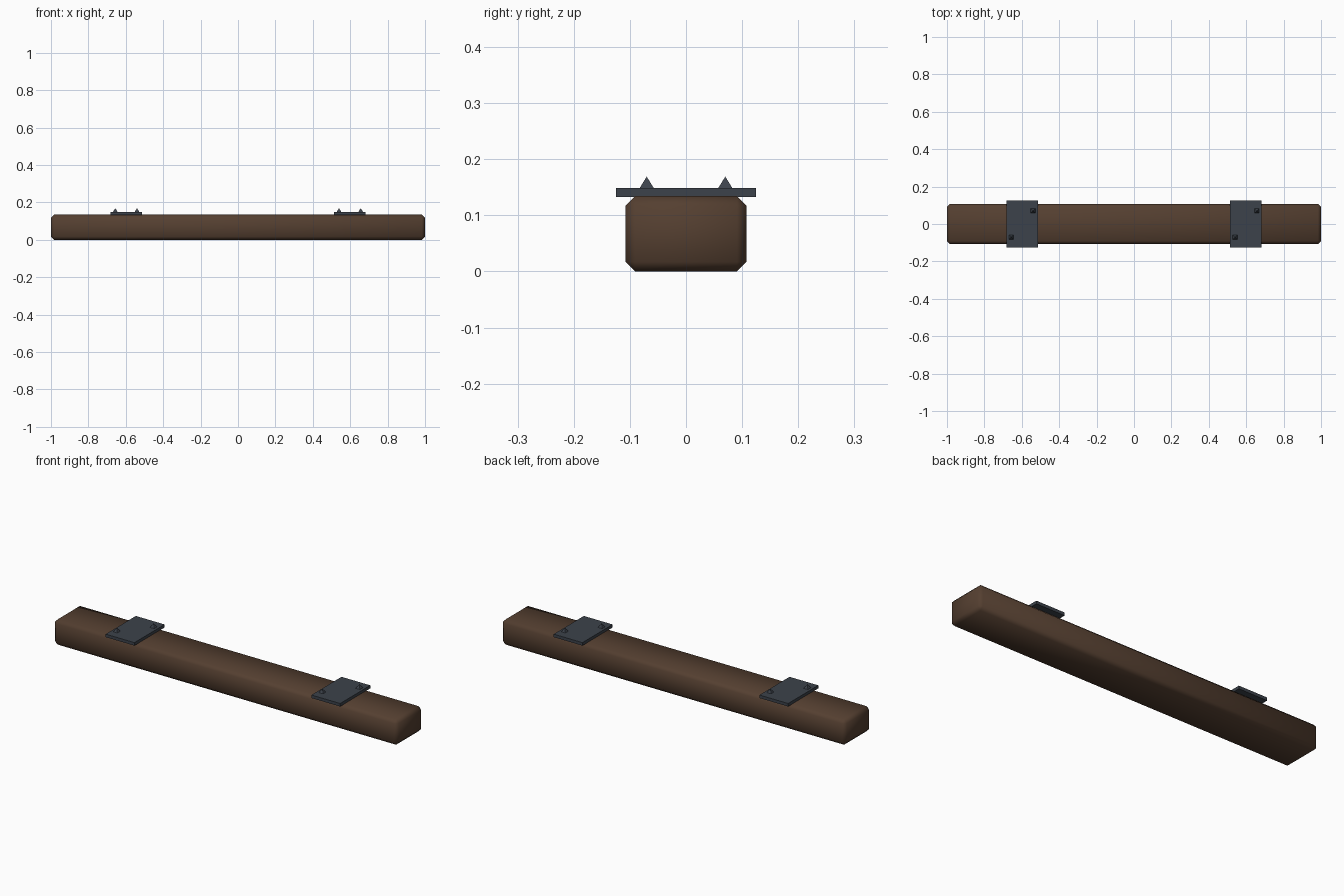
import bpy, bmesh, math
from mathutils import Matrix

if "Cube" in bpy.data.objects:
    bpy.data.objects.remove(bpy.data.objects["Cube"])


def material(name, color):
    m = bpy.data.materials.new(name)
    m.diffuse_color = color
    m.use_nodes = True
    m.node_tree.nodes["Principled BSDF"].inputs["Base Color"].default_value = m.diffuse_color
    return m


wood = material("dark_wood", (0.09, 0.05, 0.03, 1))
iron = material("dark_iron", (0.045, 0.055, 0.07, 1))


def finish(name, bm, mat, smooth=False):
    mesh = bpy.data.meshes.new(name)
    for f in bm.faces:
        f.smooth = smooth
    bm.to_mesh(mesh)
    bm.free()
    mesh.materials.append(mat)
    ob = bpy.data.objects.new(name, mesh)
    bpy.context.collection.objects.link(ob)
    return ob


def box(name, center, size, mat, chamfer=0):
    bm = bmesh.new()
    bmesh.ops.create_cube(bm, size=1, matrix=Matrix.Translation(center) @ Matrix.Diagonal((*size, 1)))
    if chamfer:
        bmesh.ops.bevel(bm, geom=bm.edges[:], offset=chamfer, segments=1,
                        profile=0.5, affect='EDGES')
    return finish(name, bm, mat, smooth=bool(chamfer))


def stud(name, x, y, z, half, height):
    bm = bmesh.new()
    bmesh.ops.create_cone(bm, cap_ends=True, segments=4, radius1=half * math.sqrt(2), radius2=0, depth=height,
                          matrix=Matrix.Translation((x, y, z + height / 2)) @ Matrix.Rotation(math.pi / 4, 4, 'Z'))
    bmesh.ops.remove_doubles(bm, verts=bm.verts[:], dist=1e-5)
    return finish(name, bm, iron)


# Chamfered timber beam
box("beam", (0, 0, 0.067), (2.0, 0.216, 0.134), wood, chamfer=0.017)

# Iron plates, each with two pointed studs on opposite corners
for side, cx in (("left", -0.598), ("right", 0.598)):
    box(side + "_plate", (cx, 0, 0.141), (0.167, 0.25, 0.016), iron)
    for label, s in (("front", -1), ("back", 1)):
        stud(f"{side}_{label}_stud", cx + s * 0.058, s * 0.07, 0.147, 0.0135, 0.022)
